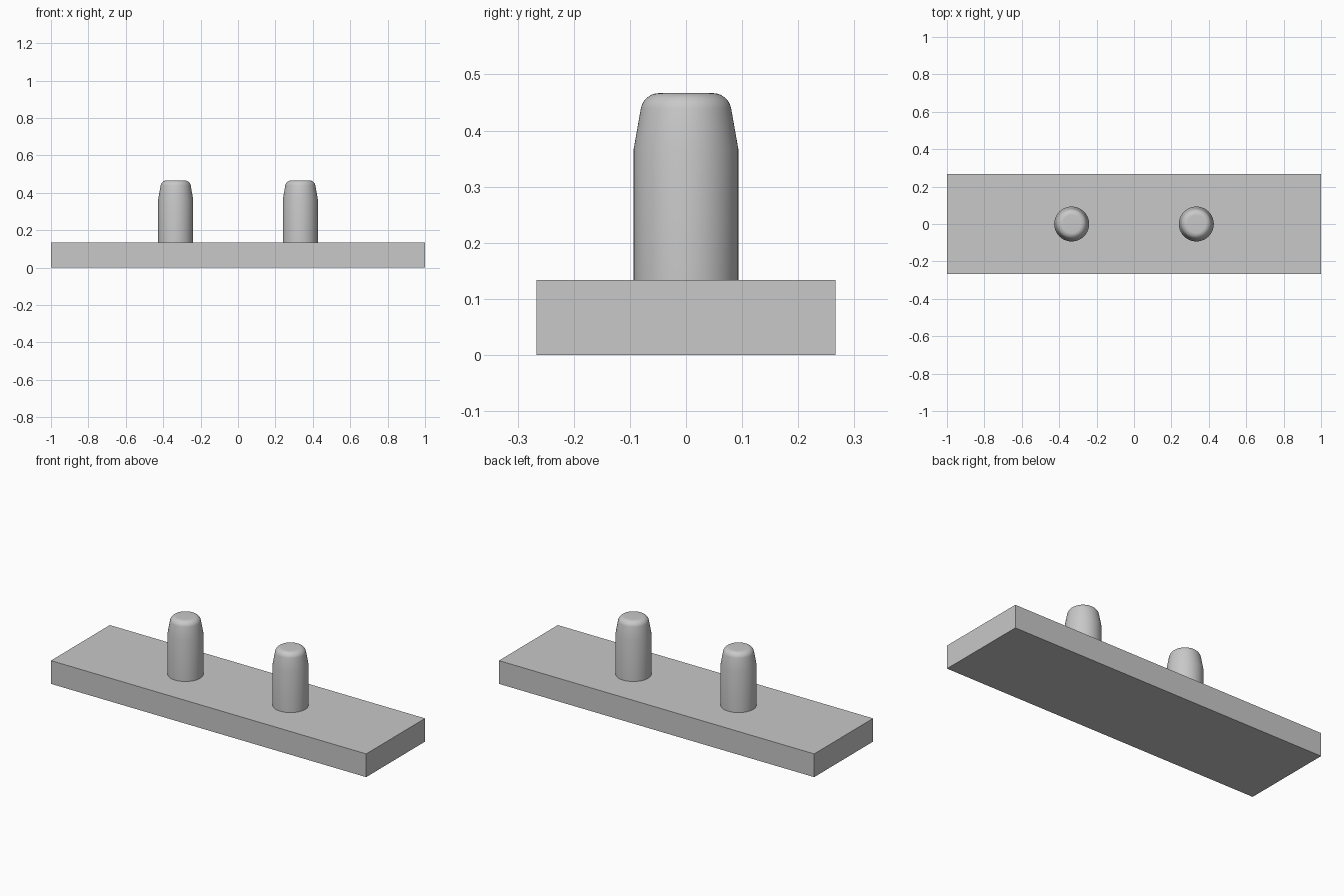
import bpy
import bmesh
from math import radians, tan, cos, sin
from mathutils import Matrix

if "Cube" in bpy.data.objects:
    bpy.data.objects.remove(bpy.data.objects["Cube"], do_unlink=True)

# Single grey material
GREY = (0.58, 0.58, 0.58, 1.0)
grey = bpy.data.materials.new("plain_grey")
grey.use_nodes = True
grey.diffuse_color = GREY
grey.node_tree.nodes["Principled BSDF"].inputs["Base Color"].default_value = GREY

LENGTH, WIDTH, THICK = 2.0, 0.5333, 0.1333
PEG_X, PEG_R, PEG_TOP = 0.3333, 0.0933, 0.4667
TAPER_Z, TAPER, FILLET = 0.3667, radians(10), 0.0333


def add_object(name, bm):
    bmesh.ops.recalc_face_normals(bm, faces=bm.faces)
    mesh = bpy.data.meshes.new(name)
    bm.to_mesh(mesh)
    bm.free()
    mesh.materials.append(grey)
    obj = bpy.data.objects.new(name, mesh)
    bpy.context.collection.objects.link(obj)
    return obj


def peg_profile():
    # Straight shank, tapered lead-in, rounded shoulder, flat tip
    tip_r = PEG_R - (PEG_TOP - TAPER_Z) * tan(TAPER)
    cx = tip_r - FILLET * tan((radians(90) - TAPER) / 2)
    cz = PEG_TOP - FILLET
    points = [(0, THICK), (PEG_R, THICK), (PEG_R, TAPER_Z)]
    steps = 10
    for i in range(steps + 1):
        a = TAPER + (radians(90) - TAPER) * i / steps
        points.append((cx + FILLET * cos(a), cz + FILLET * sin(a)))
    return points + [(0, PEG_TOP)]


def add_peg(name, x):
    bm = bmesh.new()
    verts = [bm.verts.new((r, 0, z)) for r, z in peg_profile()]
    edges = [bm.edges.new(pair) for pair in zip(verts, verts[1:])]
    bmesh.ops.spin(bm, geom=verts + edges, cent=(0, 0, 0), axis=(0, 0, 1),
                   angle=radians(360), steps=64)
    bmesh.ops.remove_doubles(bm, verts=bm.verts, dist=0.0001)
    obj = add_object(name, bm)
    obj.location.x = x
    bpy.ops.object.select_all(action="DESELECT")
    obj.select_set(True)
    bpy.context.view_layer.objects.active = obj
    bpy.ops.object.shade_smooth_by_angle(angle=radians(30))


# Base plate
bm = bmesh.new()
bmesh.ops.create_cube(bm, size=1, matrix=Matrix.Translation((0, 0, THICK / 2))
                      @ Matrix.Diagonal((LENGTH, WIDTH, THICK, 1)))
add_object("base_plate", bm)

# Locating pegs
add_peg("left_peg", PEG_X)
add_peg("right_peg", -PEG_X)
